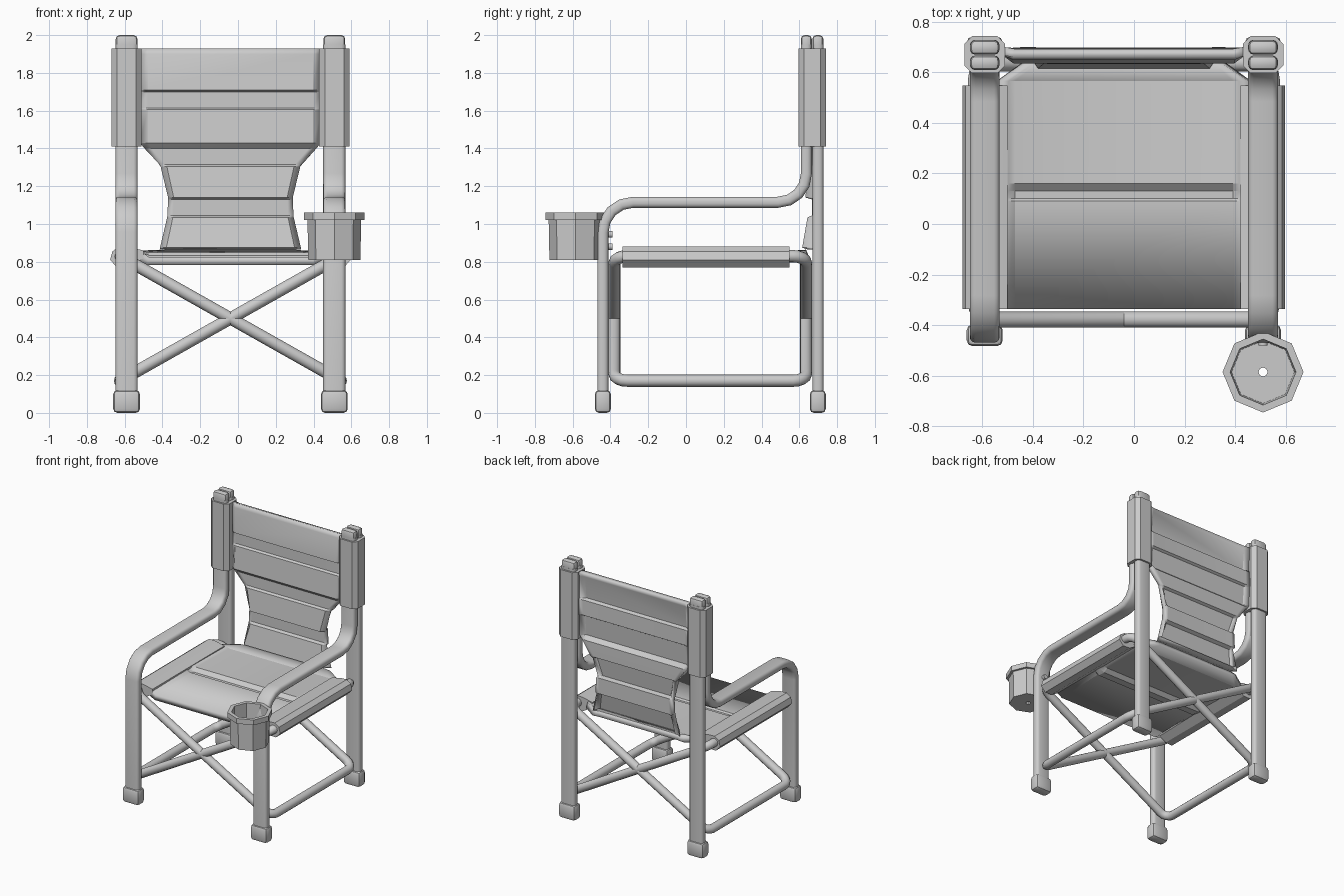
import bpy, bmesh, math
from mathutils import Vector

if "Cube" in bpy.data.objects:
    bpy.data.objects.remove(bpy.data.objects["Cube"])

CX = -0.04   # symmetry plane of the chair (the cup shifts the overall centre)


def finish(name, bm, angle=35, recalc=True):
    if recalc:
        bmesh.ops.recalc_face_normals(bm, faces=bm.faces)
    me = bpy.data.meshes.new(name)
    bm.to_mesh(me)
    bm.free()
    ob = bpy.data.objects.new(name, me)
    bpy.context.collection.objects.link(ob)
    bpy.ops.object.select_all(action='DESELECT')
    ob.select_set(True)
    bpy.context.view_layer.objects.active = ob
    if angle:
        bpy.ops.object.shade_smooth_by_angle(angle=math.radians(angle))
    return ob


def fillet(pts, radii, n, closed=False):
    """Round the corners of a 3D polyline."""
    out, N = [], len(pts)
    for i, p in enumerate(pts):
        if radii[i] == 0:
            out.append(p)
            continue
        a = p + (pts[i - 1] - p).normalized() * radii[i]
        b = p + (pts[(i + 1) % N] - p).normalized() * radii[i]
        c = a + b - p
        for k in range(n + 1):
            t = math.pi / 2 * k / n
            out.append(c + (a - c) * math.cos(t) + (b - c) * math.sin(t))
    return out


def sweep(name, path, section, normal, closed=False, angle=35):
    """Sweep a section along a planar path with mitred corners."""
    bm, N, rings = bmesh.new(), len(path), []
    for i, p in enumerate(path):
        t0 = (p - path[i - 1]).normalized() if closed or i else None
        t1 = (path[(i + 1) % N] - p).normalized() if closed or i < N - 1 else None
        t0, t1 = t0 or t1, t1 or t0
        t = (t0 + t1).normalized()
        side = normal.cross(t) / max(0.5, t.dot(t0))
        rings.append([bm.verts.new(p + normal * u + side * v) for u, v in section])
    m = len(section)
    for i in range(N if closed else N - 1):
        a, b = rings[i], rings[(i + 1) % N]
        for j in range(m):
            k = (j + 1) % m
            bm.faces.new((a[j], a[k], b[k], b[j]))
    if not closed:
        bm.faces.new(rings[0])
        bm.faces.new(rings[-1])
    return finish(name, bm, angle)


def rounded_rect(w, d, r, n=3):
    pts = []
    for q, (sx, sy) in enumerate(((1, 1), (-1, 1), (-1, -1), (1, -1))):
        for k in range(n + 1):
            a = math.pi / 2 * (q + k / n)
            pts.append((sx * (w / 2 - r) + r * math.cos(a), sy * (d / 2 - r) + r * math.sin(a)))
    return pts


def block(name, c, size, bevel):
    bm = bmesh.new()
    bmesh.ops.create_cube(bm, size=1)
    for v in bm.verts:
        v.co = Vector(c) + Vector(v.co[i] * size[i] for i in range(3))
    bmesh.ops.bevel(bm, geom=bm.edges[:], offset=bevel, segments=2, profile=0.5, affect='EDGES')
    return finish(name, bm)


def cloth(name, rows, thickness):
    """Sheet from rows of points, given thickness behind its face."""
    bm = bmesh.new()
    g = [[bm.verts.new(p) for p in r] for r in rows]
    for a, b in zip(g, g[1:]):
        for c in range(len(a) - 1):
            bm.faces.new((a[c], a[c + 1], b[c + 1], b[c]))
    ob = finish(name, bm, 20, recalc=False)
    mod = ob.modifiers.new("thickness", 'SOLIDIFY')
    mod.thickness, mod.offset = thickness, -1
    return ob


X, Y, Z = Vector((1, 0, 0)), Vector((0, 1, 0)), Vector((0, 0, 1))
flat_tube = rounded_rect(0.118, 0.058, 0.022)
round_tube = [(0.032 * math.cos(k * math.pi / 6), 0.032 * math.sin(k * math.pi / 6)) for k in range(12)]

for s, side in ((-1, "left"), (1, "right")):
    x = CX + s * 0.55
    # front leg, armrest and front upright as one bent tube
    arm = [Vector((x, y, z)) for y, z in ((-0.44, 0.04), (-0.44, 1.115), (0.637, 1.115), (0.637, 1.95))]
    sweep(side + "_arm_tube", fillet(arm, (0, 0.16, 0.15, 0), 4), flat_tube, X)
    # rear leg
    sweep(side + "_rear_leg", [Vector((x, 0.699, 0.04)), Vector((x, 0.699, 1.95))], flat_tube, X)
    # feet and top caps
    block(side + "_front_foot", (x, -0.44, 0.06), (0.142, 0.085, 0.12), 0.022)
    block(side + "_rear_foot", (x, 0.698, 0.06), (0.142, 0.085, 0.12), 0.022)
    for y, label in ((0.637, "front"), (0.698, "rear")):
        block(side + "_" + label + "_cap", (x, y, 1.95), (0.115, 0.058, 0.1), 0.02)
    # backrest sleeve round both uprights
    sweep(side + "_back_sleeve", [Vector((x, 0.669, 1.41)), Vector((x, 0.669, 1.93))],
          rounded_rect(0.16, 0.146, 0.03, 1), X, angle=25)
    # folding frame loop, leaning across the chair
    top, low = (CX + s * 0.585, 0.83), (CX - s * 0.585, 0.17)
    loop = [Vector((p[0], y, p[1])) for p, y in ((low, -0.378), (top, -0.378), (top, 0.635), (low, 0.635))]
    nrm = (loop[1] - loop[0]).cross(loop[2] - loop[1]).normalized()
    sweep(side + "_folding_loop", fillet(loop, (0.07,) * 4, 4), round_tube, nrm, closed=True)
    # seat sleeve round the loop's top rail
    outline = [(0.637, 0.81), (0.625, 0.855), (0.59, 0.88), (0.54, 0.878), (0.46, 0.86),
               (0.46, 0.82), (0.54, 0.772), (0.60, 0.77)]
    sweep(side + "_seat_sleeve", [Vector((CX, -0.335, 0)), Vector((CX, 0.548, 0))],
          [(z, -s * u) for u, z in outline], Z, angle=25)

# seat cloth: front and rear panels with a stitched groove between
cols = (-1, -0.93, -0.88, 0.88, 0.93, 1)
seat_rows = ((-0.335, 0.825, 0.49), (0.09, 0.836, 0.49), (0.10, 0.824, 0.49), (0.13, 0.824, 0.49),
             (0.16, 0.85, 0.49), (0.565, 0.84, 0.49), (0.635, 0.865, 0.385))
rows = []
for y, z, hw in seat_rows:
    rows.append([(CX + c * hw, y, z if abs(c) < 0.9 else (z + 0.86) / 2 if abs(c) < 1 else 0.86) for c in cols])
cloth("seat", rows, 0.045)

# back cloth: shingled pads (forward at their lower edge) with recessed bands
back_rows = ((0.865, 0.375, 0.645), (0.875, 0.373, 0.615), (1.035, 0.335, 0.643), (1.045, 0.334, 0.667),
             (1.13, 0.33, 0.667), (1.14, 0.33, 0.632), (1.305, 0.37, 0.648), (1.315, 0.375, 0.667),
             (1.40, 0.455, 0.667), (1.43, 0.48, 0.635), (1.605, 0.48, 0.648), (1.615, 0.48, 0.665),
             (1.70, 0.48, 0.665), (1.71, 0.48, 0.635), (1.90, 0.48, 0.648), (1.93, 0.48, 0.66))
rows = []
for z, hw, y in back_rows:
    rows.append([(CX + c * hw, y if abs(c) < 1 else 0.667, z) for c in (-1, -0.91, 0.91, 1)])
cloth("backrest", rows, 0.034)

# octagonal cup holder with a drain hole
profile = ((0.018, 0.81), (0.138, 0.81), (0.142, 1.02), (0.16, 1.02), (0.16, 1.06),
           (0.13, 1.06), (0.124, 0.83), (0.018, 0.83))
bm = bmesh.new()
rings = []
for k in range(8):
    a = k * math.pi / 4
    rings.append([bm.verts.new((0.51 + r * math.cos(a), -0.585 + r * math.sin(a), z)) for r, z in profile])
for k in range(8):
    a, b = rings[k], rings[(k + 1) % 8]
    for j in range(8):
        bm.faces.new((a[j - 1], a[j], b[j], b[j - 1]))
finish("cup_holder", bm, 0)

# bolts holding the cup to the leg
for z in (0.88, 0.945):
    sweep("cup_bolt", [Vector((0.51, -0.48, z)), Vector((0.51, -0.388, z))],
          [(u * 0.55, v * 0.55) for u, v in round_tube], Z)
